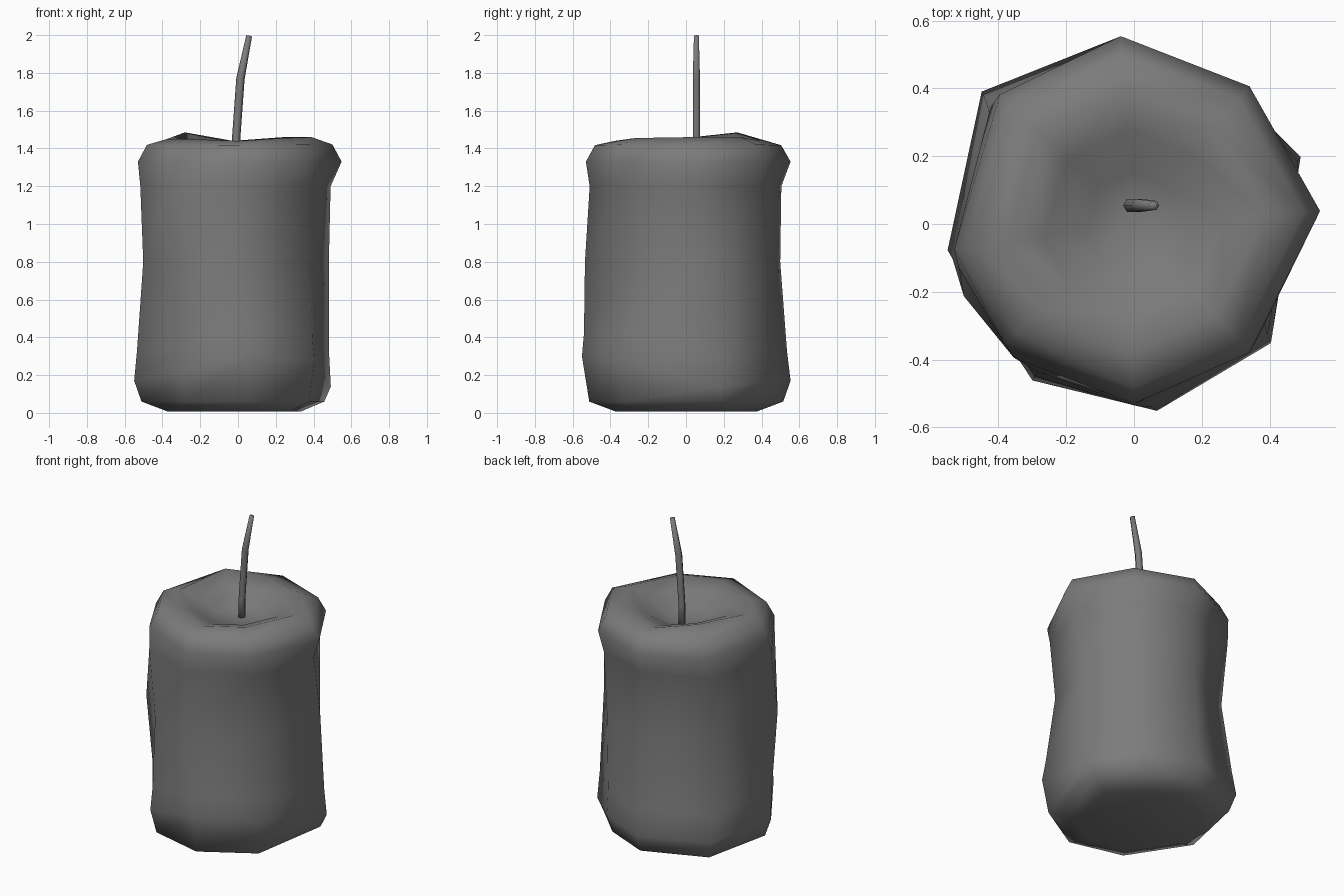
import bpy, bmesh, math
from mathutils import Vector

cube = bpy.data.objects.get("Cube")
if cube:
    bpy.data.objects.remove(cube, do_unlink=True)


def material(name, value):
    mat = bpy.data.materials.new(name)
    mat.use_nodes = True
    color = (value, value, value, 1)
    mat.diffuse_color = color
    mat.node_tree.nodes["Principled BSDF"].inputs["Base Color"].default_value = color
    return mat


def loft(name, rings, mat, end):
    """Bridge successive rings of points, close the base, fan the top to a point."""
    bm = bmesh.new()
    loops = [[bm.verts.new(p) for p in ring] for ring in rings]
    n = len(loops[0])
    for low, high in zip(loops, loops[1:]):
        for i in range(n):
            j = (i + 1) % n
            bm.faces.new((low[i], low[j], high[j], high[i]))
    bm.faces.new(loops[0][::-1])
    tip = bm.verts.new(end)
    for i in range(n):
        bm.faces.new((loops[-1][i], loops[-1][(i + 1) % n], tip))
    bmesh.ops.recalc_face_normals(bm, faces=bm.faces)
    mesh = bpy.data.meshes.new(name)
    bm.to_mesh(mesh)
    bm.free()
    mesh.materials.append(mat)
    for poly in mesh.polygons:
        poly.use_smooth = True
    obj = bpy.data.objects.new(name, mesh)
    bpy.context.collection.objects.link(obj)
    return obj


wax = material("dark grey wax", 0.2)

# Uneven octagons (angle, radius) at the foot, waist, neck and shoulder
foot = [(22, .53), (58, .5), (94, .555), (139, .595),
        (188, .555), (237, .55), (277, .555), (319, .535)]
waist = [(17, .503), (57, .495), (94, .5), (145, .51),
         (203, .545), (237, .52), (270, .535), (325, .46)]
neck = [(8, .495), (52, .5), (94, .506), (141, .545),
        (194, .533), (228, .53), (270, .51), (320, .49)]
shoulder = [(4, .55), (50, .53), (94, .555), (136, .55),
            (188, .535), (223, .52), (270, .53), (312, .51)]
sections = [foot, waist, neck, shoulder]

# Uneven heights of the foot bulge and the rim, one offset per corner
foot_offsets = [-.03, 0, 0, 0, 0, .04, .13, .11]
rim_offsets = [.005, .005, -.015, .03, -.005, -.005, -.015, 0]

# Height, scale, blend through the sections, unevenness
profile = [(.008, .68, 0, 0), (.06, .93, 0, 0), (.17, 1, 0, 1), (.33, .985, .2, .7),
           (.8, 1, 1, 0), (1.2, 1, 2, 0), (1.33, 1, 3, 0), (1.42, .91, 3, .2),
           (1.455, .71, 3, 1), (1.42, .5, 3, .6), (1.35, .27, 3, 0)]


def wax_ring(z, scale, blend, unevenness):
    index = min(int(blend), len(sections) - 2)
    t = blend - index
    offsets = foot_offsets if blend < 1 else rim_offsets
    points = []
    for (a0, r0), (a1, r1), dz in zip(sections[index], sections[index + 1], offsets):
        angle = math.radians(a0 + (a1 - a0) * t)
        radius = (r0 + (r1 - r0) * t) * scale
        points.append(Vector((radius * math.cos(angle), radius * math.sin(angle),
                              z + dz * unevenness)))
    return points


loft("candle_body", [wax_ring(*p) for p in profile], wax, (-.01, .05, 1.33))

# Slightly bent, tapering wick: x, z, radius, lean
path = [(-.01, 1.3, .022, 0), (-.01, 1.45, .022, .05),
        (.013, 1.77, .022, .15), (.059, 1.996, .015, .25)]
wick_rings = []
for x, z, r, lean in path:
    ring = []
    for i in range(6):
        a = math.tau * i / 6
        dx = r * math.cos(a)
        ring.append(Vector((x + dx, .055 + r * math.sin(a), z - dx * lean)))
    wick_rings.append(ring)
loft("wick", wick_rings, wax, (.059, .055, 1.997))
